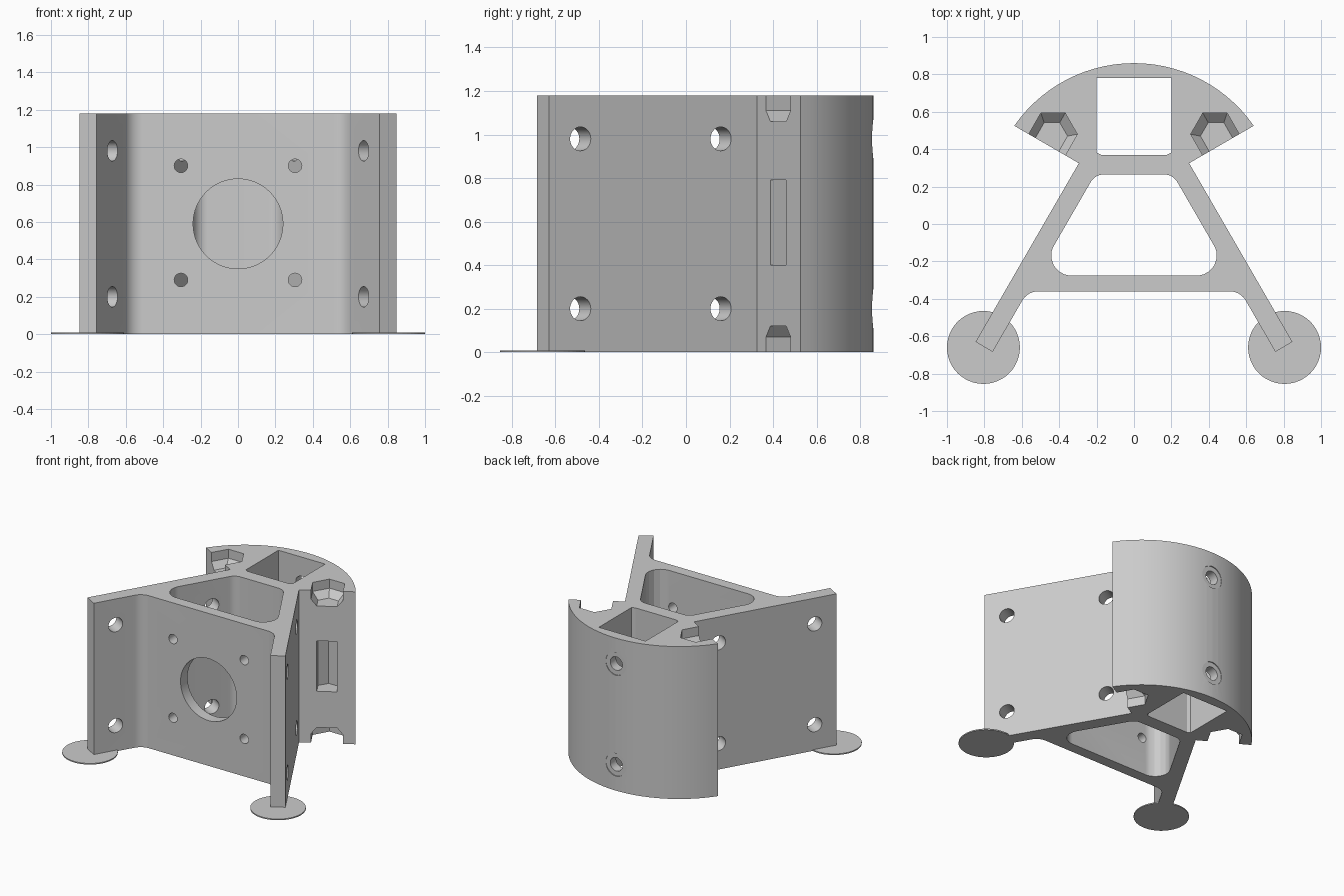
import bpy, bmesh, math
from mathutils import Vector as V

if "Cube" in bpy.data.objects:
    bpy.data.objects.remove(bpy.data.objects["Cube"])

HEIGHT = 1.18
SCREW_Z = (0.2, 0.98)

grey = bpy.data.materials.new("plain grey")
grey.use_nodes = True
grey.diffuse_color = (0.6, 0.6, 0.6, 1)
grey.node_tree.nodes["Principled BSDF"].inputs["Base Color"].default_value = (0.6, 0.6, 0.6, 1)


def loft(bm, rings):
    """Closed solid through matching rings of points."""
    loops = [[bm.verts.new(p) for p in ring] for ring in rings]
    n = len(loops[0])
    for a, b in zip(loops, loops[1:]):
        for i in range(n):
            j = (i + 1) % n
            bm.faces.new((a[i], a[j], b[j], b[i]))
    bm.faces.new(loops[0][::-1])
    bm.faces.new(loops[-1])


def prism(bm, pts, z0, z1):
    loft(bm, [[(p[0], p[1], z) for p in pts] for z in (z0, z1)])


def drill(bm, start, axis, steps, sides=32):
    """Round cutter along an axis; steps are (distance, radius) pairs."""
    axis = V(axis).normalized()
    up = V((0, 0, 1))
    side = axis.cross(up)
    angles = [math.tau * i / sides for i in range(sides)]
    loft(bm, [[V(start) + axis * d + (side * math.cos(a) + up * math.sin(a)) * r
               for a in angles] for d, r in steps])


def fillet(prev, corner, nxt, r, n=8):
    """Points of a round corner between two straight edges."""
    c = V(corner)
    u, v = (V(prev) - c).normalized(), (V(nxt) - c).normalized()
    half = u.angle(v) / 2
    centre = c + (u + v).normalized() * r / math.sin(half)
    t = r / math.tan(half)
    a, b = c + u * t - centre, c + v * t - centre
    return [centre + (a.lerp(b, i / n)).normalized() * r for i in range(n + 1)]


def mirrored(pts):
    """Right half of an outline plus its reflection."""
    return list(pts) + [(-p[0], p[1]) for p in reversed(pts)]


def make_object(name, bm):
    bmesh.ops.recalc_face_normals(bm, faces=bm.faces[:])
    mesh = bpy.data.meshes.new(name)
    bm.to_mesh(mesh)
    bm.free()
    mesh.materials.append(grey)
    ob = bpy.data.objects.new(name, mesh)
    bpy.context.scene.collection.objects.link(ob)
    return ob


def cut(ob, bm):
    tool = make_object("cutter", bm)
    tool.hide_render = True
    mod = ob.modifiers.new("cut", 'BOOLEAN')
    mod.operation, mod.solver, mod.object = 'DIFFERENCE', 'EXACT', tool
    bpy.context.view_layer.update()
    deps = bpy.context.evaluated_depsgraph_get()
    mesh = bpy.data.meshes.new_from_object(ob.evaluated_get(deps))
    ob.modifiers.clear()
    ob.data = mesh
    bpy.data.objects.remove(tool)


# Bracket outline: curved back, slanted shoulders, splayed legs, front plate
R, CY = 0.779, 0.081
arc_end = math.atan2(0.525 - CY, 0.64)
half = []
for i in range(15):
    a = math.pi / 2 + (arc_end - math.pi / 2) * i / 14
    half.append((R * math.cos(a), CY + R * math.sin(a)))
half[0] = (0.004, CY + R)
half += [(0.295, 0.325), (0.847, -0.63), (0.756, -0.684)]
half += fillet((0.756, -0.684), (0.569, -0.36), (0, -0.36), 0.1)
bm = bmesh.new()
prism(bm, mirrored(half), 0, HEIGHT)
bracket = make_object("bracket_body", bm)

# Vertical voids: rounded trapezoid and square shaft
bm = bmesh.new()
top, low = (0.208, 0.265), (0.52, -0.275)
trap = fillet((0, 0.265), top, low, 0.08) + fillet(top, low, (0, -0.275), 0.105)
prism(bm, mirrored(trap), -0.1, HEIGHT + 0.1)
prism(bm, mirrored([(0.2, 0.78), (0.2, 0.382), (0.175, 0.37)]), -0.1, HEIGHT + 0.1)

# Half-hexagon nut pockets at both ends and a slot in each shoulder
mid = V((0.465, 0.4235))
along = V((math.cos(math.pi / 6), 0.5))
inward = V((-along.y, along.x))


def pocket(sx, z, k, shift=0.0):
    ring = [(0.15, -0.08), (0.1126, 0), (0.065 + 0.0476, 0.0), (0.065, 0.0)]
    ring = [(-0.1126, -0.08), (0.1126, -0.08), (0.1126, 0),
            (0.065, 0.113), (-0.065, 0.113), (-0.1126, 0)]
    # Hexagon sides meet the shoulder at its two opposite corners
    hexa = [V((0.563, 0.48)), V((0.498, 0.593)), V((0.368, 0.593)),
            V((0.303, 0.48)), V((0.368, 0.367))]
    pts = [mid + (p - mid) * k + inward * shift for p in hexa]
    pts = [pts[0] - inward * 0.1] + pts + [pts[-1] - inward * 0.1]
    return [(sx * p.x, p.y, z) for p in pts]


for sx in (1, -1):
    for end, d in ((HEIGHT, -1), (0, 1)):
        loft(bm, [pocket(sx, end - d * 0.05, 1), pocket(sx, end + d * 0.07, 1),
                  pocket(sx, end + d * 0.12, 0.64, 0.012)])
    loft(bm, [pocket(sx, z, 0.64, 0.012) for z in (0.4, 0.79)])
cut(bracket, bm)

# Drilled holes: legs, motor plate and counterbored back wall
bm = bmesh.new()
for z in SCREW_Z:
    for sx in (1, -1):
        for y in (-0.485, 0.16):
            x = 0.295 + (0.325 - y) * math.tan(math.pi / 6)
            normal = V((sx * math.cos(math.pi / 6), 0.5, 0))
            drill(bm, (sx * x, y, z), normal, [(-0.16, 0.055), (0.05, 0.055)])
    drill(bm, (0, 0, z), (0, 1, 0),
          [(0.74, 0.052), (0.852, 0.052), (0.852, 0.088), (0.9, 0.088)])
for x in (-0.305, 0.305):
    for z in (0.29, 0.9):
        drill(bm, (x, -0.4, z), (0, 1, 0), [(0, 0.036), (0.16, 0.036)])
drill(bm, (0, -0.4, 0.59), (0, 1, 0), [(0, 0.24), (0.16, 0.24)], 64)
cut(bracket, bm)

# Thin round pads under the leg ends
for side, sx in (("left", 1), ("right", -1)):
    bm = bmesh.new()
    prism(bm, [(sx * 0.805 + 0.195 * math.cos(math.tau * i / 48),
                -0.66 + 0.195 * math.sin(math.tau * i / 48)) for i in range(48)], 0, 0.009)
    make_object(side + "_foot_pad", bm)

# Smooth the rounded surfaces while keeping edges crisp
bpy.ops.object.select_all(action='DESELECT')
bracket.select_set(True)
bpy.context.view_layer.objects.active = bracket
bpy.ops.object.shade_smooth_by_angle(angle=math.radians(20))
